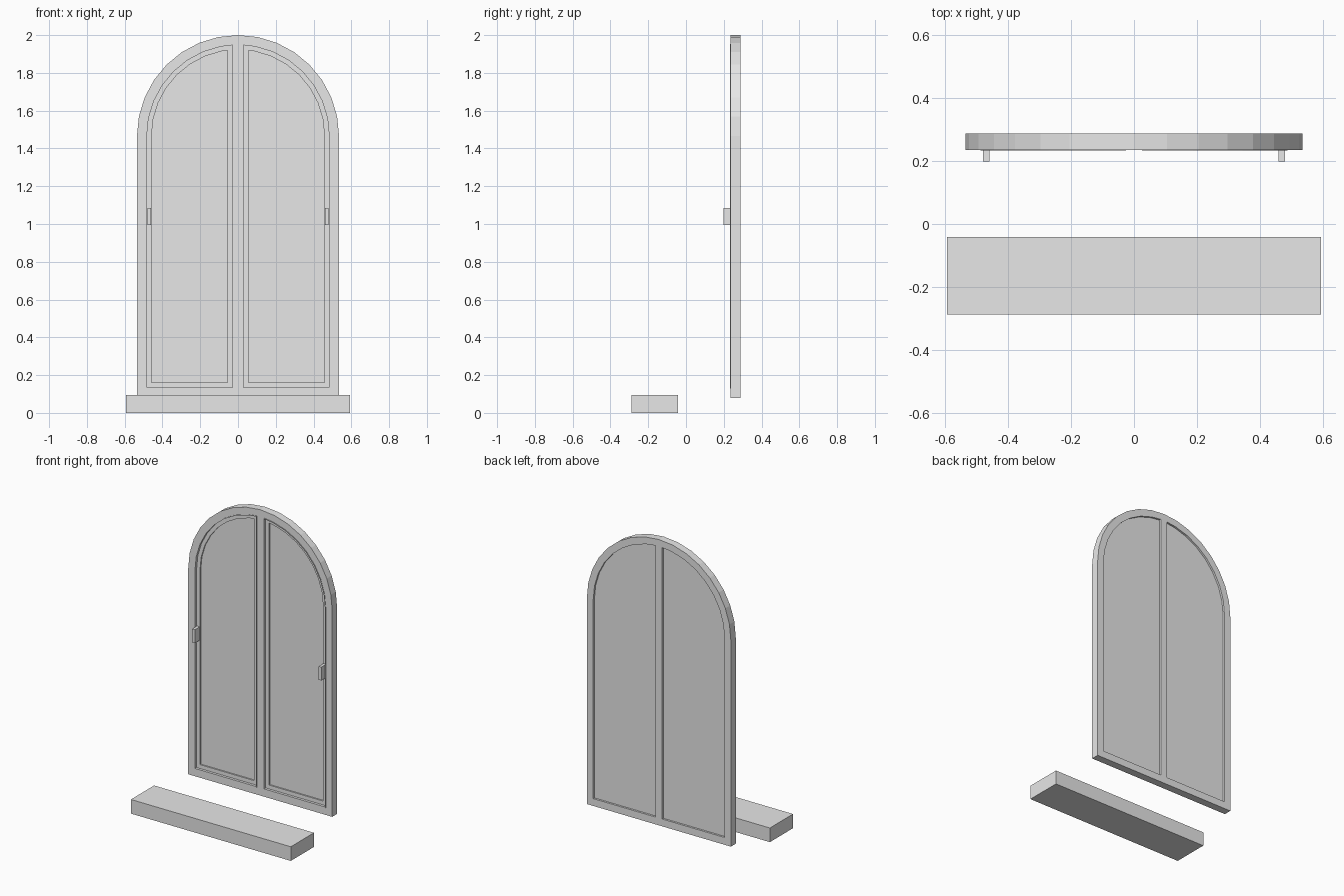
import bpy, bmesh
from math import sin, cos, pi, sqrt

cube = bpy.data.objects.get("Cube")
if cube:
    bpy.data.objects.remove(cube, do_unlink=True)

mat = bpy.data.materials.new("light grey")
mat.use_nodes = True
grey = (0.8, 0.8, 0.8, 1)
mat.diffuse_color = grey
mat.node_tree.nodes["Principled BSDF"].inputs["Base Color"].default_value = grey

SPRING = 1.465   # height where the arch begins
STEPS = 8        # facets per quarter circle


def outline(r, x0, z0):
    """Half of an arched window: straight sides with a quarter circle on top."""
    arc = [(r * cos(i * pi / 2 / STEPS), SPRING + r * sin(i * pi / 2 / STEPS))
           for i in range(STEPS)]
    return [(x0, z0), (r, z0)] + arc + [(x0, SPRING + sqrt(r * r - x0 * x0))]


def finish(name, bm, mirror):
    bmesh.ops.recalc_face_normals(bm, faces=bm.faces)
    if mirror:   # no inner walls where the halves join
        seam = [f for f in bm.faces if all(abs(v.co.x) < 1e-5 for v in f.verts)]
        bmesh.ops.delete(bm, geom=seam, context='FACES')
    mesh = bpy.data.meshes.new(name)
    bm.to_mesh(mesh)
    bm.free()
    mesh.materials.append(mat)
    ob = bpy.data.objects.new(name, mesh)
    bpy.context.collection.objects.link(ob)
    if mirror:
        ob.modifiers.new("Mirror", 'MIRROR').use_clip = True
    return ob


def ring(name, outer, inner, y0, y1):
    """Solid band between two outlines with the same number of points."""
    bm = bmesh.new()
    loops = [[bm.verts.new((x, y, z)) for x, z in pts]
             for pts, y in ((outer, y0), (inner, y0), (inner, y1), (outer, y1))]
    n = len(outer)
    for k in range(4):
        a, b = loops[k], loops[(k + 1) % 4]
        for i in range(n):
            j = (i + 1) % n
            bm.faces.new((a[i], a[j], b[j], b[i]))
    return finish(name, bm, True)


def prism(name, pts, y0, y1, mirror=True):
    """Outline extruded from y0 to y1."""
    bm = bmesh.new()
    front, back = ([bm.verts.new((x, y, z)) for x, z in pts] for y in (y0, y1))
    bm.faces.new(front)
    bm.faces.new(back)
    n = len(pts)
    for i in range(n):
        j = (i + 1) % n
        bm.faces.new((front[i], front[j], back[j], back[i]))
    return finish(name, bm, mirror)


def rect(x0, x1, z0, z1):
    return [(x0, z0), (x1, z0), (x1, z1), (x0, z1)]


opening = outline(0.488, 0.025, 0.129)
bead = outline(0.483, 0.03, 0.134)
panel = outline(0.458, 0.056, 0.16)

# Arched frame with the centre post
ring("window_frame", outline(0.535, 0, 0.08), opening, 0.236, 0.288)
# Thin bead round each opening
ring("opening_beads", opening, bead, 0.233, 0.252)
# Shutter rims and their recessed panels
ring("shutter_rims", opening, panel, 0.25, 0.275)
prism("shutter_panels", panel, 0.259, 0.275)
# Handles on the outer rims
prism("handles", rect(0.46, 0.48, 0.995, 1.085), 0.199, 0.255)
# Sill block standing in front
prism("sill", rect(-0.594, 0.594, 0, 0.095), -0.288, -0.042, mirror=False)
